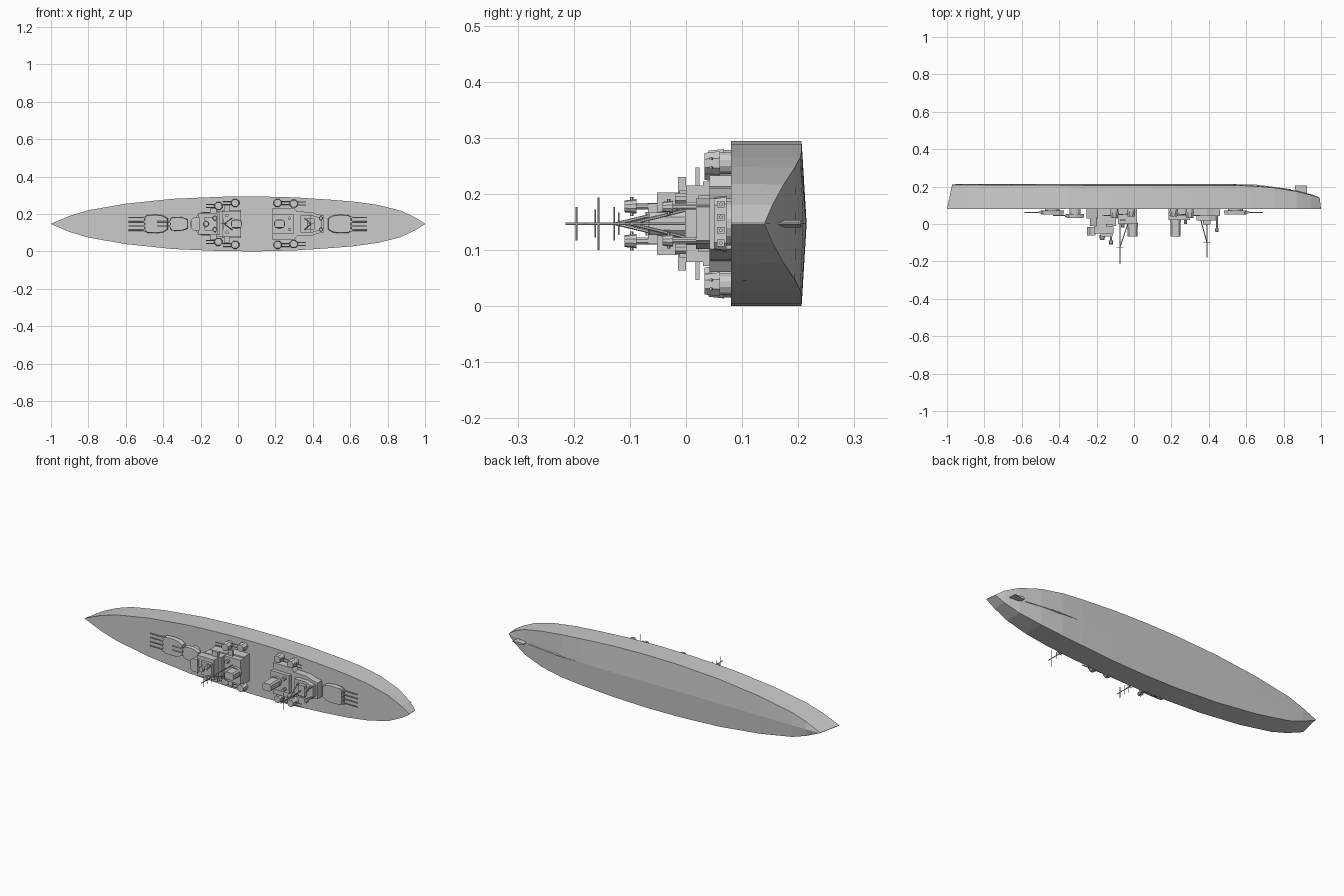
import bpy, bmesh, math
from mathutils import Vector

if "Cube" in bpy.data.objects:
    bpy.data.objects.remove(bpy.data.objects["Cube"])

MID = 0.147  # world z of the ship centreline; ship "up" points to -y


def W(x, s, h):
    """Ship coords (along, sideways, height) -> world."""
    return Vector((x, -h, s + MID))


def finish(name, bm):
    bmesh.ops.recalc_face_normals(bm, faces=bm.faces)
    me = bpy.data.meshes.new(name)
    bm.to_mesh(me)
    bm.free()
    ob = bpy.data.objects.new(name, me)
    bpy.context.collection.objects.link(ob)
    return ob


def loft(name, rings):
    """Skin equal-length rings of ship-space points, capping both ends."""
    bm = bmesh.new()
    vs = [[bm.verts.new(W(*p)) for p in r] for r in rings]
    n = len(rings[0])
    for a, b in zip(vs, vs[1:]):
        for i in range(n):
            j = (i + 1) % n
            bm.faces.new((a[i], a[j], b[j], b[i]))
    bm.faces.new(vs[0])
    bm.faces.new(vs[-1])
    bmesh.ops.remove_doubles(bm, verts=bm.verts, dist=1e-5)
    return finish(name, bm)


def prism(name, outline, h0, h1, top=1.0):
    """Vertical extrusion of an outline, optionally shrunk at the top."""
    cx = sum(p[0] for p in outline) / len(outline)
    cs = sum(p[1] for p in outline) / len(outline)
    return loft(name, [[(x, s, h0) for x, s in outline],
                       [(cx + (x - cx) * top, cs + (s - cs) * top, h1) for x, s in outline]])


def sym(half):
    """Mirror a half outline (x, s) across the centreline."""
    return half + [(x, -s) for x, s in reversed(half)]


def box(name, x0, x1, half, h0, h1, s=0.0):
    return prism(name, [(x0, s - half), (x1, s - half), (x1, s + half), (x0, s + half)], h0, h1)


def disc(x, s, rx, rs, n=12):
    return [(x + rx * math.cos(2 * math.pi * (i + .5) / n),
             s + rs * math.sin(2 * math.pi * (i + .5) / n)) for i in range(n)]


def rod(name, a, b, r, n=6):
    """Thin cylinder between two ship-space points."""
    a, b = W(*a), W(*b)
    d = b - a
    bm = bmesh.new()
    bmesh.ops.create_cone(bm, cap_ends=True, segments=n, radius1=r, radius2=r, depth=d.length)
    bm.transform(d.to_track_quat('Z', 'Y').to_matrix().to_4x4())
    bmesh.ops.translate(bm, verts=bm.verts, vec=(a + b) / 2)
    return finish(name, bm)


# Hull: x at deck, x at chine, deck half width, chine half width, chine height, keel height
stations = [
    (-1.0, -.972, .001, .001, -.208, -.212), (-.9, -.89, .043, .038, -.209, -.215),
    (-.8, -.8, .073, .068, -.209, -.215), (-.6, -.6, .108, .104, -.208, -.215),
    (-.35, -.35, .134, .132, -.207, -.215), (-.1, -.1, .145, .145, -.206, -.215),
    (.1, .1, .147, .147, -.206, -.215), (.3, .3, .142, .142, -.206, -.215),
    (.5, .5, .129, .129, -.206, -.214), (.62, .62, .119, .119, -.204, -.209),
    (.75, .75, .101, .1, -.194, -.196), (.87, .87, .071, .07, -.174, -.178),
    (.95, .95, .033, .033, -.154, -.158), (1.0, .993, .001, .001, -.140, -.142)]
loft("hull", [[(xd, -d, -.08), (xc, -c, ch), (xc, 0, kh), (xc, c, ch), (xd, d, -.08)]
              for xd, xc, d, c, ch, kh in stations])

# Skeg and rudder under the stern
loft("skeg", [[(.45, -.001, -.205), (.45, .001, -.205), (.45, 0, -.214)],
              [(.65, -.014, -.195), (.65, .014, -.195), (.65, 0, -.211)],
              [(.84, -.003, -.175), (.84, .003, -.175), (.84, 0, -.186)]])
prism("rudder", sym([(.86, .002), (.875, .007), (.925, .001)]), -.205, -.155)


def main_turret(name, x, d, length, half, h0, h1, guns, reach):
    """Rounded gun house facing direction d, on a barbette, with barrels."""
    f, r = x + d * length / 2, x - d * length / 2
    outline = sym([(f, half * .7), (f - d * .012, half * .95), (x, half),
                   (r + d * .025, half * .9), (r, half * .6)])
    prism(name, outline, h0 + .008, h1, .94)
    prism(name + "_barbette", disc(x, 0, half * .8, half * .8, 16), -.085, h0 + .01)
    for i in range(guns):
        s = (i - (guns - 1) / 2) * .023
        h = (h0 + h1) / 2 + .003
        rod(f"{name}_barrel_{i}", (f - d * .02, s, h), (f + d * reach, s, h), .0035)
        box(f"{name}_port_{i}", f - .006, f + .006, .006, h - .007, h + .007, s)


main_turret("fore_turret", -.437, -1, .125, .05, -.08, -.05, 4, .085)
main_turret("raised_turret", -.315, -1, .098, .038, -.062, -.033, 2, .07)
main_turret("aft_turret", .543, 1, .125, .05, -.08, -.05, 4, .085)

# Secondary twin turrets on both sides
for side, tag in ((1, "left"), (-1, "right")):
    for i, (x, s, d, h) in enumerate([(-.105, .096, -1, -.033), (-.015, .112, -1, -.04),
                                      (.212, .112, 1, -.04), (.298, .108, 1, -.033)]):
        s *= side
        nm = f"secondary_turret_{tag}_{i}"
        prism(nm + "_base", disc(x, s, .02, .02), -.082, h - .025)
        prism(nm, disc(x, s, .024, .023, 8), h - .028, h, .85)
        for k in (-.008, .008):
            rod(f"{nm}_barrel_{k}", (x + d * .015, s + k, h - .013),
                (x + d * .065, s + k, h - .011), .0028)

# Forward superstructure
prism("fore_deckhouse", sym([(-.255, .014), (-.195, .062), (-.085, .068), (-.085, .075),
                             (.015, .075)]), -.082, -.03)
box("midship_house", -.085, .015, .068, -.04, .0)
prism("bridge_base", sym([(-.235, .03), (-.2, .06), (-.095, .06)]), -.035, .012)
box("bridge_tower", -.215, -.11, .056, .01, .052)
prism("bridge_front", sym([(-.252, .022), (-.235, .036), (-.205, .036)]), .015, .062)
box("bridge_wing", -.15, -.115, .083, .0, .014)
box("signal_platform", -.075, -.045, .1, -.024, -.017)
box("tower_roof", -.18, -.115, .036, .05, .068)

# Aft superstructure
prism("aft_deckhouse", sym([(.185, .086), (.3, .086), (.315, .066), (.39, .064), (.425, .052),
                            (.46, .045)]), -.082, -.042)
box("aft_upper_house", .185, .3, .05, -.045, -.022)
prism("aft_control_house", sym([(.335, .045), (.4, .045), (.45, .03)]), -.045, -.018)
box("aft_platform", .37, .41, .03, -.02, .002)


# Funnels: rounded casing with a collar
def funnel(name, x, base, top):
    outline = sym([(x - .028, .012), (x - .02, .021), (x + .02, .021), (x + .028, .012)])
    prism(name, outline, base, top, .95)
    prism(name + "_skirt", disc(x, 0, .031, .027), base, base + .02)


funnel("fore_funnel", -.008, -.005, .068)
funnel("aft_funnel", .222, -.03, .066)


# Gun directors: stalk with a drum head
def director(name, x, s, h0, h1, r):
    prism(name + "_stalk", disc(x, s, r * .5, r * .5, 8), h0, h1)
    prism(name, disc(x, s, r, r, 10), h1 - r * 1.7, h1, .8)
    rod(name + "_rangefinder", (x, s - r * 1.3, h1 - r), (x, s + r * 1.3, h1 - r), .003)


for side, tag in ((1, "left"), (-1, "right")):
    director("fore_director_" + tag, -.123, side * .031, .05, .11, .013)
    director("aft_director_" + tag, .443, side * .03, -.045, .042, .011)
director("main_director", -.17, 0, .06, .085, .016)


# Tripod masts with pole and yards
def mast(name, x, foot, h0, join, top, yards):
    rod(name + "_pole", (x, 0, h0), (x, 0, top), .0025)
    for s in (-.032, .032):
        rod(f"{name}_leg_{s}", (foot, s, h0), (x, 0, join), .003)
    for h, half in yards:
        rod(f"{name}_yard_{h}", (x, -half, h), (x, half, h), .0015)
    rod(name + "_spreader", (x - .018, 0, join), (x + .018, 0, join), .0015)


mast("fore_mast", -.075, -.03, -.01, .125, .215, [(.195, .03), (.162, .025), (.128, .03)])
mast("aft_mast", .39, .355, -.03, .1, .18, [(.156, .047), (.12, .02)])

# Small searchlights and boats beside the funnels
for side in (1, -1):
    prism(f"searchlight_{side}", disc(-.06, side * .045, .01, .01, 8), -.002, .02)
    prism(f"aft_searchlight_{side}", disc(.275, side * .03, .009, .009, 8), -.024, .0)
